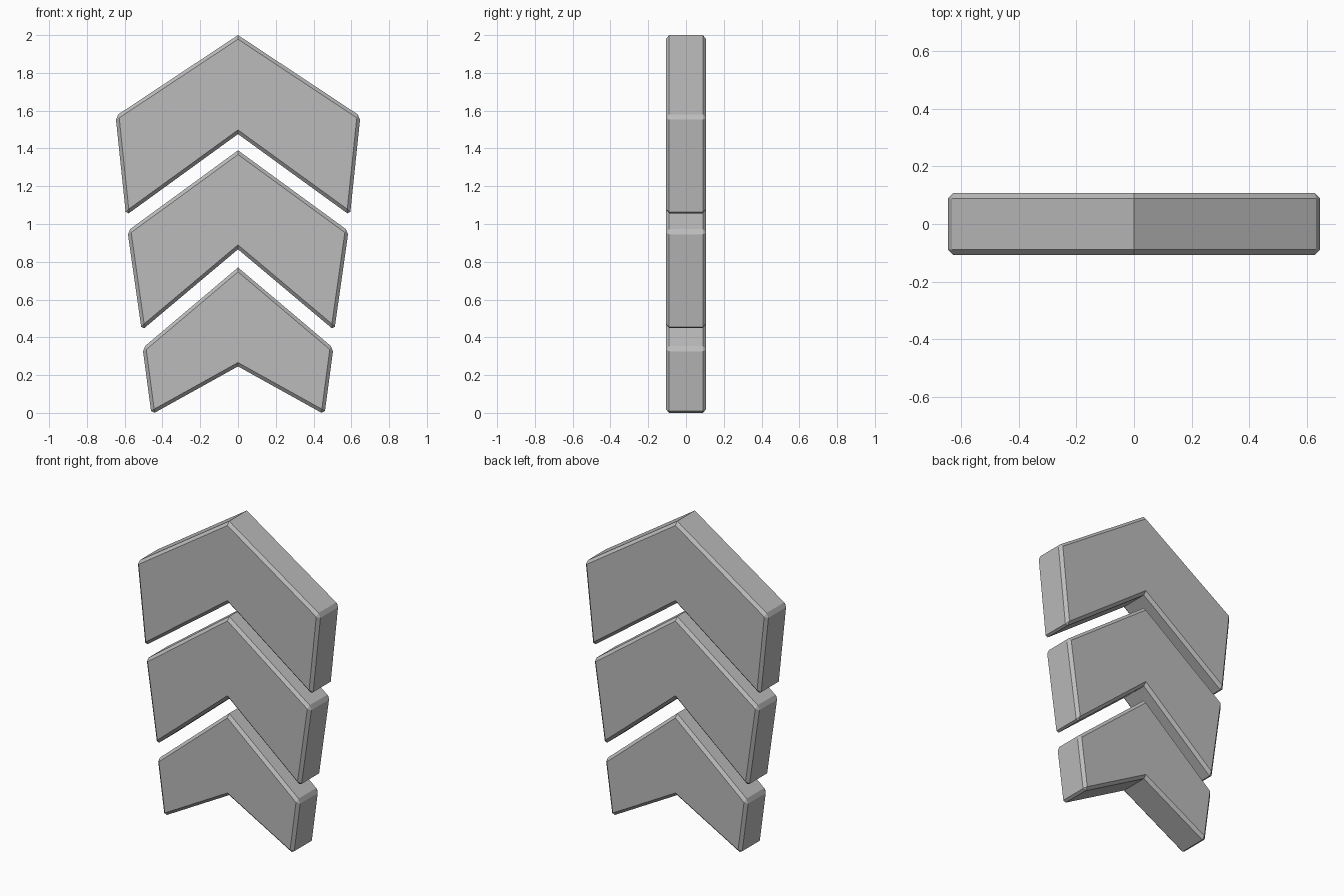
import bpy
import bmesh

cube = bpy.data.objects.get("Cube")
if cube:
    bpy.data.objects.remove(cube, do_unlink=True)

HALF_DEPTH = 0.107
BEVEL = 0.018

grey = bpy.data.materials.new("plain grey")
grey.use_nodes = True
colour = (0.5, 0.5, 0.5, 1)
grey.diffuse_color = colour
grey.node_tree.nodes["Principled BSDF"].inputs["Base Color"].default_value = colour


def chevron(name, apex, corner, tip, notch):
    """Extruded arrow, chamfered everywhere except on its centre ridge and notch."""
    outline = [(0, apex), corner, tip, (0, notch),
               (-tip[0], tip[1]), (-corner[0], corner[1])]
    bm = bmesh.new()
    front = bm.faces.new([bm.verts.new((x, -HALF_DEPTH, z)) for x, z in outline])
    result = bmesh.ops.extrude_face_region(bm, geom=[front], use_keep_orig=True)
    moved = [v for v in result["geom"] if isinstance(v, bmesh.types.BMVert)]
    bmesh.ops.translate(bm, verts=moved, vec=(0, 2 * HALF_DEPTH, 0))
    bmesh.ops.recalc_face_normals(bm, faces=bm.faces)

    # Chamfer all edges but the two lying on the centre plane
    edges = [e for e in bm.edges if any(abs(v.co.x) > 0.01 for v in e.verts)]
    bmesh.ops.bevel(bm, geom=edges, offset=BEVEL, offset_type='OFFSET',
                    segments=1, profile=0.5, affect='EDGES')
    bmesh.ops.recalc_face_normals(bm, faces=bm.faces)

    mesh = bpy.data.meshes.new(name)
    bm.to_mesh(mesh)
    bm.free()
    mesh.materials.append(grey)
    obj = bpy.data.objects.new(name, mesh)
    bpy.context.collection.objects.link(obj)
    return obj


# Three stacked chevrons, growing upwards
chevron("top_chevron", 2.0, (0.648, 1.571), (0.593, 1.046), 1.476)
chevron("middle_chevron", 1.39, (0.585, 0.963), (0.51, 0.437), 0.866)
chevron("bottom_chevron", 0.77, (0.505, 0.343), (0.458, -0.0085), 0.246)
